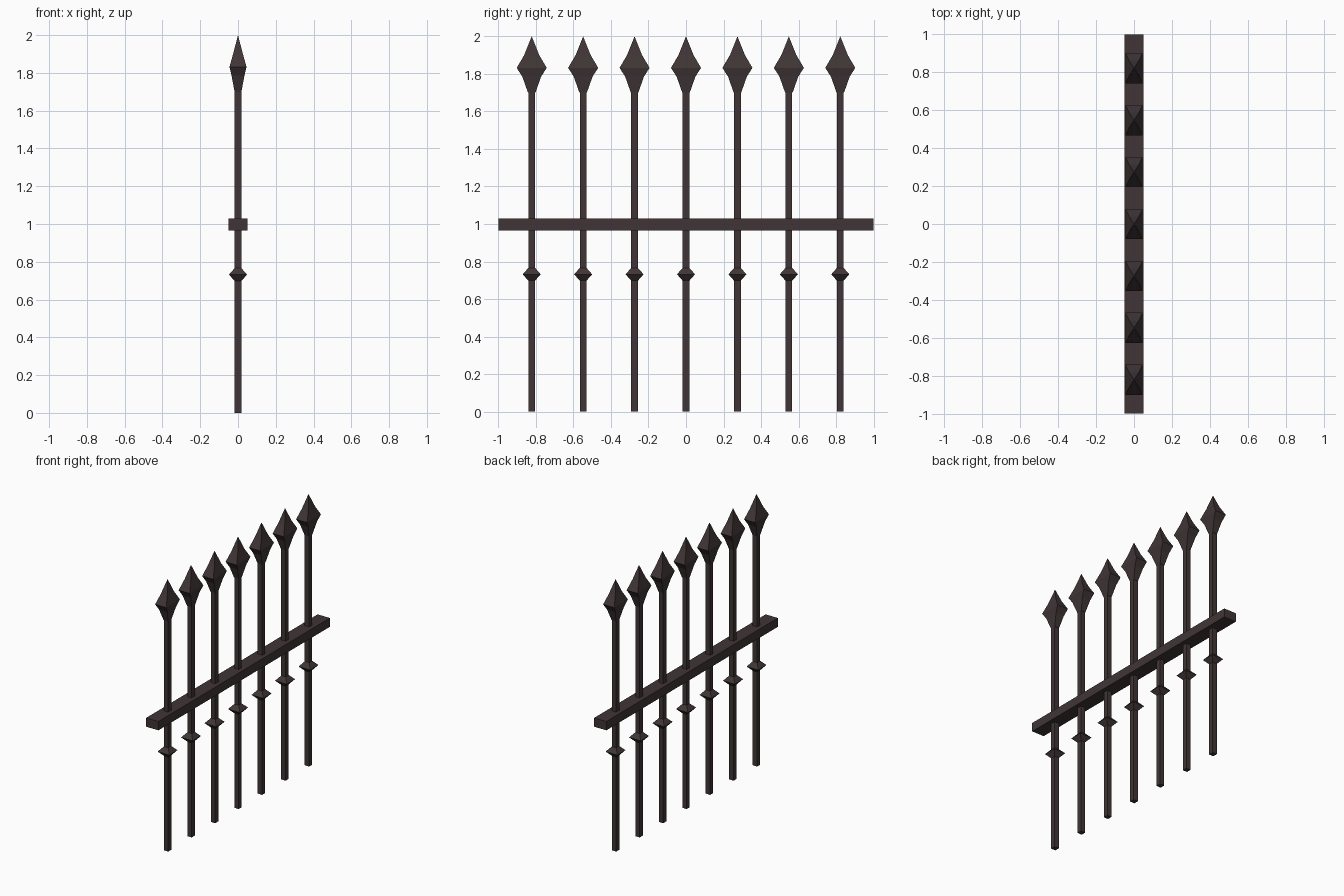
import bpy, bmesh

if "Cube" in bpy.data.objects:
    bpy.data.objects.remove(bpy.data.objects["Cube"])

iron = bpy.data.materials.new("dark iron")
iron.diffuse_color = (0.052, 0.036, 0.037, 1)
iron.use_nodes = True
iron.node_tree.nodes["Principled BSDF"].inputs["Base Color"].default_value = iron.diffuse_color


def loft(name, rings, y):
    """Stack of rectangular rings (half x, half y, z); a zero-size ring is a point."""
    bm = bmesh.new()
    prev = None
    for hx, hy, z in rings:
        if hx == 0:
            ring = [bm.verts.new((0, y, z))]
        else:
            ring = [bm.verts.new((sx * hx, y + sy * hy, z))
                    for sx, sy in ((-1, -1), (1, -1), (1, 1), (-1, 1))]
        if prev is None:
            bm.faces.new(ring[::-1])
        else:
            for i in range(4):
                j = (i + 1) % 4
                if len(ring) == 1:
                    bm.faces.new((prev[i], prev[j], ring[0]))
                else:
                    bm.faces.new((prev[i], prev[j], ring[j], ring[i]))
        prev = ring
    if len(prev) == 4:
        bm.faces.new(prev)
    bmesh.ops.recalc_face_normals(bm, faces=bm.faces)
    me = bpy.data.meshes.new(name)
    bm.to_mesh(me)
    bm.free()
    me.materials.append(iron)
    ob = bpy.data.objects.new(name, me)
    bpy.context.collection.objects.link(ob)
    return ob


# Horizontal rail
loft("rail", [(0.05, 1.0, 0.965), (0.05, 1.0, 1.03)], 0)

# Seven bars, each with a collar and a spear head
R = 0.018
for k in range(-3, 4):
    y = k * 0.274
    loft("bar", [(R, R, 0), (R, R, 1.70)], y)
    loft("collar", [(R, R, 0.698), (0.048, 0.048, 0.732), (R, R, 0.766)], y)
    loft("spear_head", [(R, 0.02, 1.70), (0.034, 0.05, 1.785), (0.045, 0.08, 1.832),
                        (0.026, 0.04, 1.90), (0, 0, 2.0)], y)
